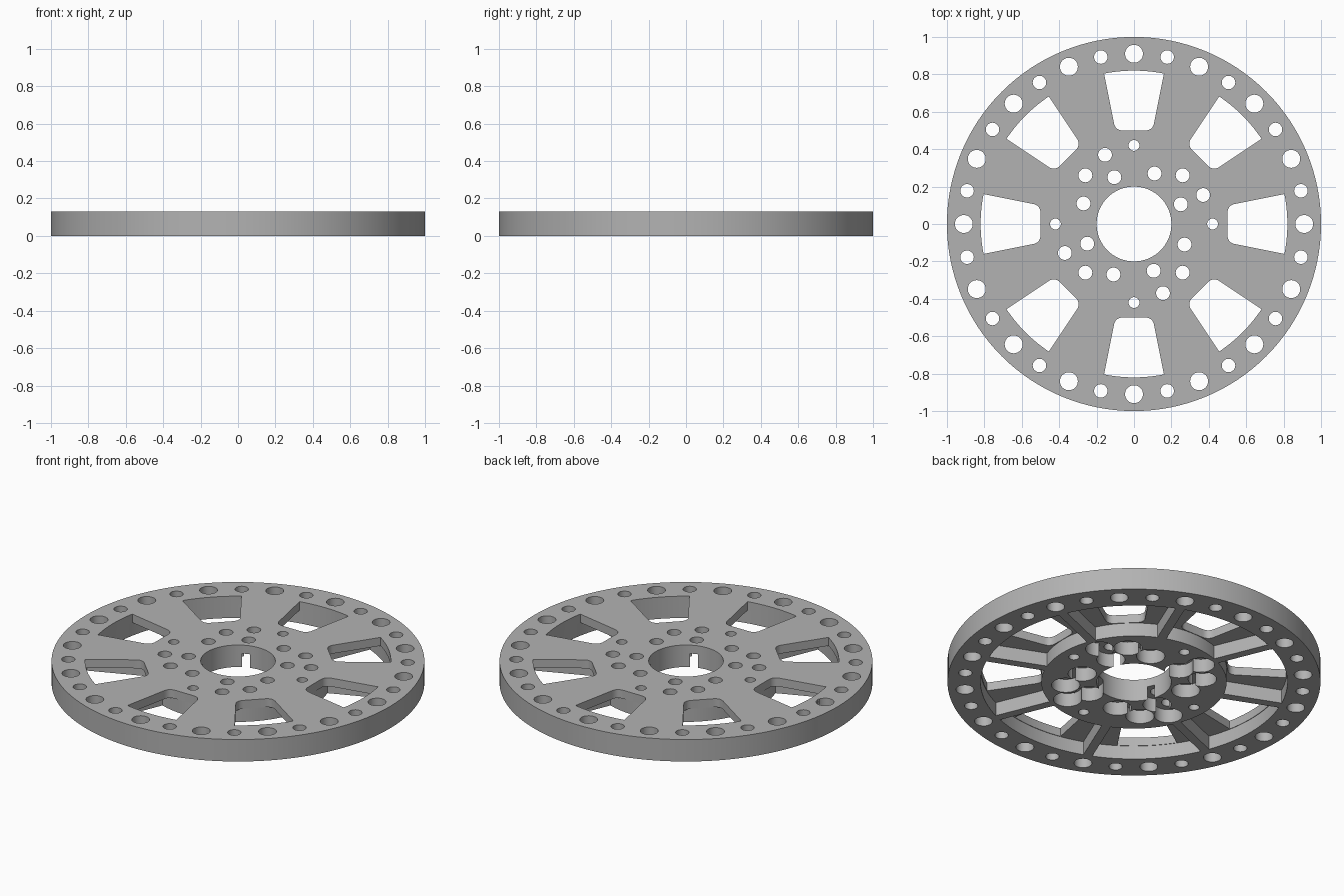
import bpy, bmesh, math
from mathutils import Vector

if "Cube" in bpy.data.objects:
    bpy.data.objects.remove(bpy.data.objects["Cube"])

H, PLATE_Z = 0.13, 0.08        # total height, underside of the thin top plate
LOW, HIGH = -0.1, 0.3          # cutter overshoot

grey = bpy.data.materials.new("light_grey")
grey.diffuse_color = (0.45, 0.45, 0.45, 1)
grey.use_nodes = True
grey.node_tree.nodes["Principled BSDF"].inputs["Base Color"].default_value = grey.diffuse_color


def polar(r, a):
    return (r * math.cos(a), r * math.sin(a))


def circle(cx, cy, r, n):
    return [(cx + r * math.cos(2 * math.pi * i / n),
             cy + r * math.sin(2 * math.pi * i / n)) for i in range(n)]


def turned(pts, a):
    c, s = math.cos(a), math.sin(a)
    return [(x * c - y * s, x * s + y * c) for x, y in pts]


def prisms(name, outlines, z0, z1):
    """One object holding an upright prism for every counter-clockwise outline."""
    bm = bmesh.new()
    for pts in outlines:
        lo = [bm.verts.new((x, y, z0)) for x, y in pts]
        hi = [bm.verts.new((x, y, z1)) for x, y in pts]
        bm.faces.new(lo[::-1])
        bm.faces.new(hi)
        n = len(pts)
        for i in range(n):
            j = (i + 1) % n
            bm.faces.new((lo[i], lo[j], hi[j], hi[i]))
    me = bpy.data.meshes.new(name)
    bm.to_mesh(me)
    bm.free()
    ob = bpy.data.objects.new(name, me)
    bpy.context.collection.objects.link(ob)
    return ob


# solid disc
wheel = prisms("wheel", [circle(0, 0, 1, 128)], 0, H)
wheel.data.materials.append(grey)

# window outline: radial sides, arc outside, rounded corners inside
half = math.radians(11.25)
corner = Vector((0.5, 0.5 * math.tan(half)))
p0 = corner - Vector((0, 0.04))
p2 = corner + Vector((math.cos(half), math.sin(half))) * 0.04
fillet = []
for i in range(9):
    t = i / 8
    p = p0 * (1 - t) ** 2 + corner * 2 * t * (1 - t) + p2 * t ** 2
    fillet.append((p.x, p.y))
window = [(x, -y) for x, y in fillet]
window += [polar(0.82, -half + 2 * half * i / 10) for i in range(11)]
window += fillet[::-1]

# hollow between neighbouring ribs, hub and rim
rib = 0.025
a_out = math.pi / 8 - math.asin(rib / 0.823)
a_in = math.pi / 8 - math.asin(rib / 0.497)
hollow = [polar(0.823, -a_out + 2 * a_out * i / 16) for i in range(17)]
hollow += [polar(0.497, a_in - 2 * a_in * i / 16) for i in range(17)]

eighths = [k * math.pi / 4 for k in range(8)]
quarters = [k * math.pi / 2 for k in range(4)]

# through holes: bore, rim holes and hub holes
holes = [circle(0, 0, 0.2, 96)]
for k in range(16):
    a = k * math.pi / 8
    holes.append(circle(*polar(0.91, a), 0.048, 32))
    holes.append(circle(*polar(0.91, a + math.pi / 16), 0.036, 32))
hub_spots = [(0.25, 0.105), (0.37, 0.155), (0.26, 0.26), (0.11, 0.27)]
for a in quarters:
    holes.append(circle(*polar(0.42, a), 0.029, 24))
    for spot in hub_spots:
        holes.append(turned(circle(*spot, 0.037, 32), a))

cutters = [
    prisms("hollow_cutter", [turned(hollow, a) for a in eighths], LOW, PLATE_Z),
    prisms("window_cutter", [turned(window, a) for a in eighths], LOW, HIGH),
    prisms("hole_cutter", holes, LOW, HIGH),
]
# wide counterbores under the hub holes
for spot in hub_spots:
    cutters.append(prisms("counterbore_cutter",
                          [turned(circle(*spot, 0.076, 40), a) for a in quarters],
                          LOW, PLATE_Z))

for c in cutters:
    c.hide_render = True
    m = wheel.modifiers.new(c.name, 'BOOLEAN')
    m.operation = 'DIFFERENCE'
    m.solver = 'EXACT'
    m.object = c

# bake the cuts and drop the cutters
deps = bpy.context.evaluated_depsgraph_get()
baked = bpy.data.meshes.new_from_object(wheel.evaluated_get(deps))
wheel.modifiers.clear()
wheel.data = baked
baked.materials.clear()
baked.materials.append(grey)
for p in baked.polygons:
    p.material_index = 0
for c in cutters:
    bpy.data.objects.remove(c)

bpy.ops.object.select_all(action='DESELECT')
wheel.select_set(True)
bpy.context.view_layer.objects.active = wheel
bpy.ops.object.shade_smooth_by_angle(angle=math.radians(30))
